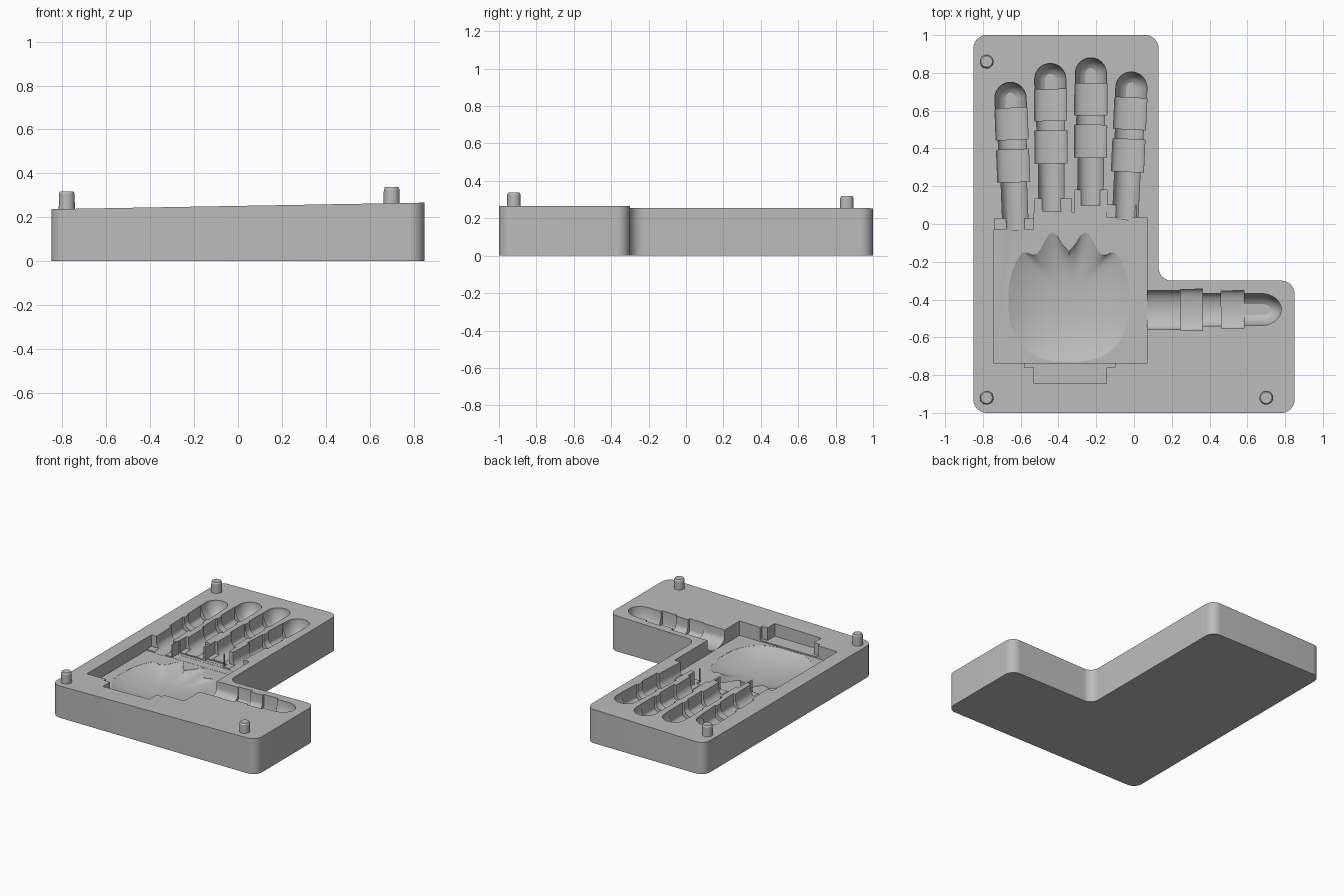
import bpy, bmesh, math
from mathutils import Vector

cube = bpy.data.objects.get("Cube")
if cube:
    bpy.data.objects.remove(cube)

grey = bpy.data.materials.new("mould grey")
grey.use_nodes = True
colour = (0.5, 0.5, 0.5, 1)
grey.diffuse_color = colour
grey.node_tree.nodes["Principled BSDF"].inputs["Base Color"].default_value = colour

TOP = 0.4      # height of every cutter, well clear of the block
FLOOR = 0.145  # palm floor
cutters = []


def add_object(name, bm):
    bmesh.ops.recalc_face_normals(bm, faces=bm.faces)
    mesh = bpy.data.meshes.new(name)
    bm.to_mesh(mesh)
    bm.free()
    mesh.materials.append(grey)
    ob = bpy.data.objects.new(name, mesh)
    bpy.context.collection.objects.link(ob)
    return ob


def loft(name, rings):
    """Closed solid through rings with equal point counts."""
    bm = bmesh.new()
    loops = [[bm.verts.new(p) for p in ring] for ring in rings]
    n = len(loops[0])
    for a, b in zip(loops, loops[1:]):
        for i in range(n):
            j = (i + 1) % n
            bm.faces.new((a[i], a[j], b[j], b[i]))
    bm.faces.new(loops[0])
    bm.faces.new(loops[-1])
    return add_object(name, bm)


def cut(name, rings):
    ob = loft(name, rings)
    ob.hide_render = True
    cutters.append(ob)


def pocket(name, x0, x1, y0, y1, floor):
    corners = [(x0, y0), (x1, y0), (x1, y1), (x0, y1)]
    cut(name, [[(x, y, z) for x, y in corners] for z in (floor, TOP)])


def channel(name, start, end, width, floor, rise):
    """U-shaped trough between two plan points."""
    along = (end - start).normalized()
    side = Vector((along.y, -along.x))
    profile = [(-width / 2, TOP)]
    for i in range(17):
        a = math.pi * i / 16
        profile.append((-width / 2 * math.cos(a), floor + rise * (1 - math.sin(a))))
    profile.append((width / 2, TOP))
    rings = []
    for p in (start - along * 0.003, end + along * 0.003):
        rings.append([(*(p + side * u), z) for u, z in profile])
    cut(name, rings)


def fingertip(name, tip, along, length, width, nose):
    """Cupped pocket with a rounded end."""
    side = Vector((along.y, -along.x))
    centre = tip - along * nose
    back = tip - along * (length + 0.003)
    rings = []
    for inset, z in ((0, TOP), (0, 0.225), (0.01, 0.19), (0.022, 0.165),
                     (0.036, 0.148), (0.055, 0.137)):
        r = width / 2 - inset
        ring = [back - side * r]
        for i in range(21):
            a = math.pi * i / 20
            ring.append(centre - side * r * math.cos(a) + along * (nose - inset) * math.sin(a))
        ring.append(back + side * r)
        rings.append([(p.x, p.y, z) for p in ring])
    cut(name, rings)


def finger(name, root, tip, stations, widths, nose, floors):
    root, tip = Vector(root), Vector(tip)
    along = (tip - root).normalized()
    fingertip(name + "_tip", tip, along, stations[0], widths[0], nose)
    parts = ("outer_joint", "neck", "inner_joint", "shaft")
    rises = (0.035, 0.05, 0.035, 0.06)
    for i, part in enumerate(parts):
        channel(f"{name}_{part}", tip - along * stations[i + 1], tip - along * stations[i],
                widths[i + 1], floors[i], rises[i])


# L-shaped block with rounded corners and a gently sloping top
bm = bmesh.new()
outline = [(-0.85, -1), (0.85, -1), (0.85, -0.3), (0.13, -0.3), (0.13, 1), (-0.85, 1)]
face = bm.faces.new([bm.verts.new((x, y, 0)) for x, y in outline])
grown = bmesh.ops.extrude_face_region(bm, geom=[face])
for v in grown["geom"]:
    if isinstance(v, bmesh.types.BMVert):
        v.co.z = 0.25
upright = [e for e in bm.edges if abs(e.verts[0].co.z - e.verts[1].co.z) > 0.1]
bmesh.ops.bevel(bm, geom=upright, offset=0.07, segments=10, profile=0.5, affect='EDGES')
for v in bm.verts:
    if v.co.z > 0.1:
        v.co.z = 0.237 + (v.co.x + 0.85) * 0.0175
block = add_object("mould_block", bm)

# Palm pocket, wrist notch and stepped finger roots
pocket("palm", -0.74, 0.07, -0.735, -0.028, FLOOR)
pocket("palm_edge", -0.53, 0.07, -0.1, 0.035, FLOOR + 0.001)
pocket("palm_middle", -0.53, -0.145, -0.1, 0.06, FLOOR + 0.002)
pocket("palm_peak", -0.312, -0.146, -0.1, 0.085, FLOOR + 0.003)
pocket("wrist_shoulder", -0.58, -0.10, -0.76, -0.72, 0.155)
pocket("wrist", -0.53, -0.145, -0.845, -0.72, 0.154)
pocket("little_root", -0.738, -0.532, -0.05, 0.03, 0.153)
pocket("ring_root", -0.525, -0.33, 0.04, 0.135, 0.154)
pocket("middle_root", -0.316, -0.142, 0.05, 0.18, 0.155)
pocket("index_root", -0.142, 0.012, 0.02, 0.1, 0.156)

# Scalloped hollow in the palm floor
rings = []
hollow = [(1, FLOOR + 0.04)]
for i in range(13):
    s = math.cos(math.pi / 2 * i / 12.6)
    hollow.append((s, FLOOR - 0.001 - 0.06 * (1 - s ** 2.5)))
for s, z in hollow:
    ring = []
    for i in range(96):
        a = 2 * math.pi * i / 96
        c, n = math.cos(a), math.sin(a)
        x = 0.32 * math.copysign(abs(c) ** 0.8, c)
        y = 0.32 * math.copysign(abs(n) ** 0.8, n)
        if n > 0:
            y += 0.055 * n ** 2 * s ** 2 * math.cos(2 * math.pi * (x + 0.09) / 0.18)
        ring.append((-0.345 + x * s, -0.41 + y * s, z))
    rings.append(ring)
cut("palm_hollow", rings)

# Finger troughs: root and tip in plan
stations = (0.14, 0.30, 0.36, 0.525, 0.78)
widths = (0.165, 0.17, 0.148, 0.17, 0.135)
floors = (0.125, 0.15, 0.125, 0.135)
for name, root, tip in (("little", (-0.628, 0), (-0.657, 0.75)),
                        ("ring", (-0.436, 0), (-0.444, 0.85)),
                        ("middle", (-0.231, 0), (-0.228, 0.88)),
                        ("index", (-0.048, 0), (-0.01, 0.805))):
    finger(name, root, tip, stations, widths, 0.083, floors)

# Thumb trough
finger("thumb", (0.03, -0.456), (0.78, -0.452), (0.2, 0.315, 0.42, 0.53, 0.75),
       (0.17, 0.2, 0.172, 0.218, 0.205), 0.11, (0.13, 0.15, 0.135, 0.145))

# Carve the block
bpy.context.view_layer.objects.active = block
for ob in cutters:
    mod = block.modifiers.new("carve", 'BOOLEAN')
    mod.operation = 'DIFFERENCE'
    mod.solver = 'EXACT'
    mod.object = ob
    bpy.ops.object.modifier_apply(modifier=mod.name)
for ob in cutters:
    bpy.data.objects.remove(ob)

# Locating pegs with a small chamfer
pegs = []
for name, x, y, top in (("back_right_peg", -0.78, 0.86, 0.318),
                        ("front_right_peg", -0.78, -0.92, 0.318),
                        ("front_left_peg", 0.70, -0.92, 0.337)):
    steps = ((0.037, 0.2), (0.036, top - 0.01), (0.03, top))
    pegs.append(loft(name, [[(x + r * math.cos(math.tau * i / 32),
                              y + r * math.sin(math.tau * i / 32), z)
                             for i in range(32)] for r, z in steps]))

bpy.ops.object.select_all(action='DESELECT')
for ob in [block] + pegs:
    ob.select_set(True)
bpy.ops.object.shade_smooth_by_angle(angle=math.radians(30))
